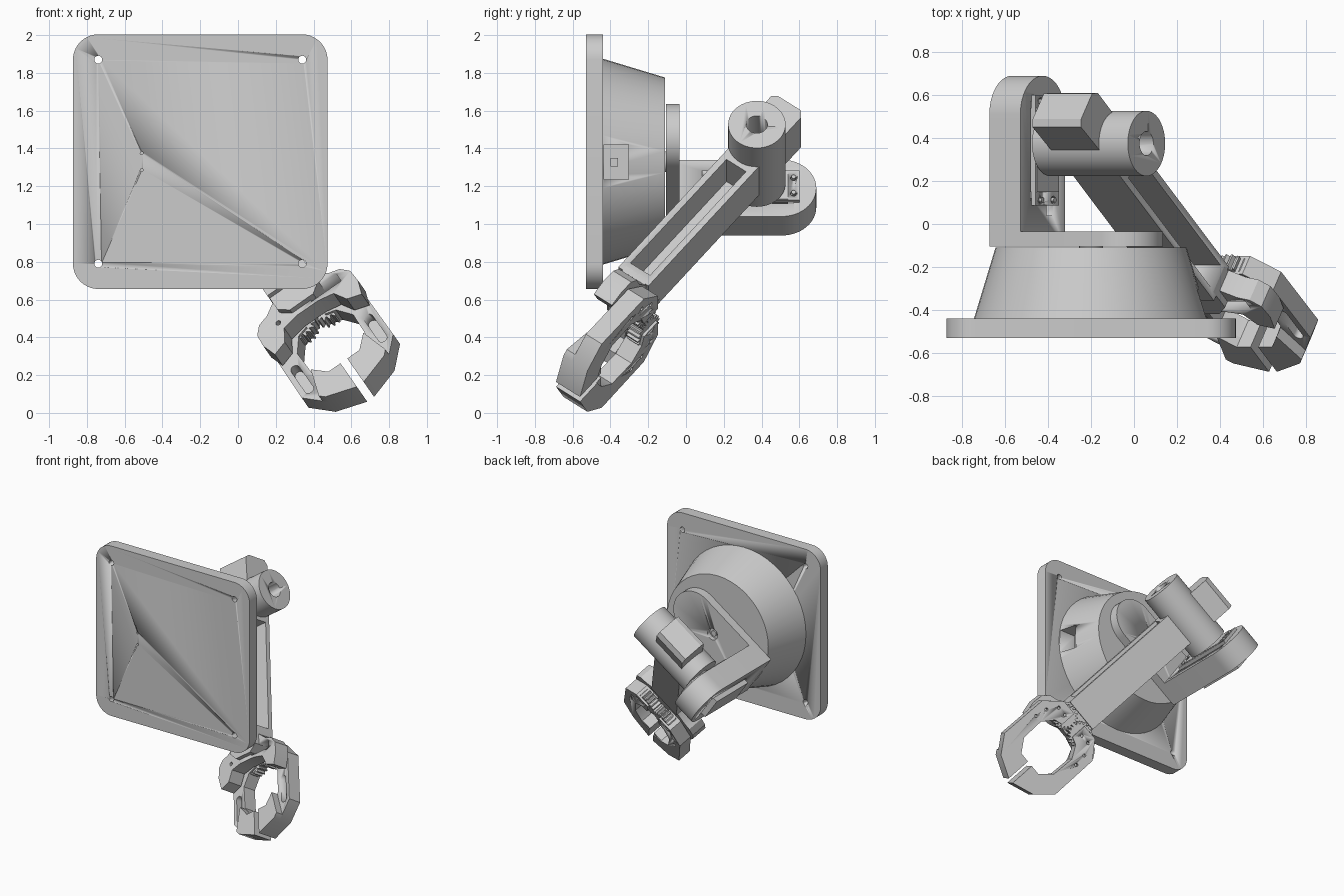
import bpy, bmesh
from math import sin, cos, pi, radians
from mathutils import Vector, Matrix

if "Cube" in bpy.data.objects:
    bpy.data.objects.remove(bpy.data.objects["Cube"])


def frame(x, y, z, o):
    m = Matrix((x, y, z)).transposed().to_4x4()
    m.translation = o
    return m


def prism(name, pts, lo, hi, m, taper=1.0):
    """Extrude a local xy outline from lo to hi along local z."""
    bm = bmesh.new()
    a = [bm.verts.new((x, y, lo)) for x, y in pts]
    b = [bm.verts.new((x * taper, y * taper, hi)) for x, y in pts]
    n = len(pts)
    bm.faces.new(a)
    bm.faces.new(b)
    for i in range(n):
        bm.faces.new((a[i], a[(i + 1) % n], b[(i + 1) % n], b[i]))
    bm.transform(m)
    bmesh.ops.recalc_face_normals(bm, faces=bm.faces)
    me = bpy.data.meshes.new(name)
    bm.to_mesh(me)
    bm.free()
    ob = bpy.data.objects.new(name, me)
    bpy.context.collection.objects.link(ob)
    bpy.ops.object.select_all(action='DESELECT')
    bpy.context.view_layer.objects.active = ob
    ob.select_set(True)
    bpy.ops.object.shade_smooth_by_angle(angle=radians(30))
    return ob


def cut(ob, cutter):
    cutter.hide_render = True
    mod = ob.modifiers.new('cut', 'BOOLEAN')
    mod.operation, mod.solver, mod.object = 'DIFFERENCE', 'EXACT', cutter
    bpy.ops.object.select_all(action='DESELECT')
    bpy.context.view_layer.objects.active = ob
    ob.select_set(True)
    bpy.ops.object.modifier_apply(modifier=mod.name)
    bpy.data.objects.remove(cutter)


def arc(cx, cy, r, a0, a1, n):
    return [(cx + r * cos(radians(a0 + (a1 - a0) * i / n)),
             cy + r * sin(radians(a0 + (a1 - a0) * i / n))) for i in range(n + 1)]


def circle(cx, cy, r, n=40):
    return arc(cx, cy, r, 0, 360, n)[:-1]


def rect(x0, x1, y0, y1):
    return [(x0, y0), (x1, y0), (x1, y1), (x0, y1)]


# Local axes: u runs along the shoulder axis, f along the forearm
A = radians(34.9)
Y = Vector((0, 1, 0))
U = Vector((cos(A), 0, sin(A)))
P = U.cross(Y)
F = -0.605 * Y - 0.796 * P
F.normalize()
G = F.cross(-U)
G = -(U.cross(F)) if G.dot(Y) < 0 and U.cross(F).dot(Y) < 0 else U.cross(F)
O = Vector((-0.425, 0, 1.19))
BASE = frame(Vector((1, 0, 0)), Vector((0, 0, 1)), -Y, Vector((-0.2, 0, 1.33)))
PLATE = frame(P, U, Y, O)
SIDE = frame(Y, P, U, O)
ARM = frame(U, F, G, O + 0.375 * Y + 0.285 * U)

# Wall plate with rounded corners and screw holes
s, r = 0.674, 0.135
k = s - r
outline = (arc(k, k, r, 0, 90, 10) + arc(-k, k, r, 90, 180, 10)
           + arc(-k, -k, r, 180, 270, 10) + arc(k, -k, r, 270, 360, 10))
plate = prism('wall_plate', outline, 0.44, 0.53, BASE)
for sx in (-1, 1):
    for sz in (-1, 1):
        cut(plate, prism('hole', circle(sx * 0.54, sz * 0.54, 0.021, 20), 0.4, 0.6, BASE))
for z in (0.045, -0.045):
    cut(plate, prism('hole', circle(-0.31, z, 0.008, 10), 0.4, 0.6, BASE))

# Conical base housing with a side pocket
cone = prism('base_cone', circle(0, 0, 0.545, 48), 0.44, 0.11, BASE, 0.445 / 0.545)
cut(cone, prism('pocket', rect(0.4, 0.7, -0.095, 0.09), 0.305, 0.435, BASE))
prism('pocket_plug', rect(0.39, 0.42, -0.025, 0.02), 0.36, 0.4, BASE)
prism('base_shaft', circle(0, 0, 0.055, 24), 0.13, 0.09, BASE)

# Rotating L-shaped bracket: bar on the base, then the side wall
w, t = 0.183, 0.176
bar = prism('bracket_bar', [(-w, -t), (w, -t)] + arc(0, 0.46, w, 0, 180, 24),
            -0.105, -0.035, PLATE)
cut(bar, prism('hole', circle(0, 0.265, 0.045, 24), -0.07, 0, PLATE))
prism('bar_screw', circle(0, 0.265, 0.022, 16), -0.09, -0.05, PLATE)
wall = prism('bracket_wall', [(-0.105, w), (-0.105, -w)] + arc(0.69 - w, 0, w, -90, 90, 24),
             -t, 0, SIDE)
cut(wall, prism('slot', rect(0.12, 0.57, -0.098, 0.098), -0.3, 0.1, SIDE))
cut(wall, prism('slot', rect(0.04, 0.085, -0.08, -0.03), -0.05, 0.1, SIDE))

# Shoulder servo in the wall
prism('servo_body', rect(0.15, 0.54, -0.09, 0.09), -0.21, 0.03, SIDE)
flange = prism('servo_flange', rect(0.085, 0.6, -0.095, 0.095), 0.002, 0.025, SIDE)
for y in (0.112, 0.57):
    for p in (-0.05, 0.05):
        cut(flange, prism('hole', circle(y, p, 0.018, 16), -0.1, 0.1, SIDE))
        prism('servo_screw', circle(y, p, 0.012, 12), -0.02, 0.035, SIDE)
prism('servo_shaft', circle(0.375, 0, 0.06, 24), 0.02, 0.06, SIDE)

# Shoulder drum
drum = prism('shoulder_drum', circle(0.375, 0, 0.152, 48), 0.045, 0.589, SIDE)
cut(drum, prism('hole', circle(0.375, 0, 0.056, 32), 0.43, 0.7, SIDE))

# Rear servo housing opposite the forearm (profile in f, g along u)
HOUS = frame(F, G, U, O + 0.375 * Y)
prism('rear_housing', [(0, -0.11), (0, 0.09), (-0.27, 0.09), (-0.305, 0.06),
                       (-0.305, -0.09), (-0.285, -0.12)], 0.15, 0.425, HOUS)

# Forearm channel, open on its outer side
fore = prism('forearm', rect(0.08, 1.08, -0.1, 0.1), 0.15, 0.415, HOUS)
cut(fore, prism('trough', rect(0.18, 1.02, -0.065, 0.065), 0.21, 0.6, HOUS))
prism('wrist_neck', [(-0.133, 1.05), (0.13, 1.05), (0.13, 1.17), (0.07, 1.22),
                     (-0.08, 1.22), (-0.133, 1.17)], -0.07, 0.08, ARM)

# Gripper bracket with two lobes
half = [(0.12, 1.08), (0.2, 1.14), (0.26, 1.16), (0.3, 1.21), (0.305, 1.29),
        (0.28, 1.38), (0.2, 1.35), (0.16, 1.27), (0.07, 1.25)]
mirror = lambda pts: [(-x, y) for x, y in reversed(pts)]
yoke = prism('gripper_yoke', half + mirror(half), -0.035, 0.085, ARM)
cut(yoke, prism('window', rect(0.04, 0.23, 1.17, 1.23), -0.1, 0.06, ARM))
cut(yoke, prism('hole', circle(-0.17, 1.22, 0.014, 16), -0.1, 0.2, ARM))

# Jaws with gear, pocket, grip pad and pivot holes, one per side
jaw_pts = [(0.06, 1.13), (0.18, 1.13), (0.29, 1.25), (0.295, 1.62), (0.19, 1.745),
           (0.022, 1.81), (0.022, 1.66), (0.1, 1.62), (0.175, 1.53), (0.18, 1.36),
           (0.12, 1.27), (0.06, 1.25)]
pad_pts = [(0.022, 1.62), (0.1, 1.62), (0.17, 1.54), (0.215, 1.715), (0.19, 1.745),
           (0.022, 1.81)]
for side, sg in (('left', -1), ('right', 1)):
    sd = lambda pts: [(sg * x, y) for x, y in pts]
    jaw = prism(side + '_jaw', sd(jaw_pts), 0.095, 0.2, ARM)
    slot = arc(0.237, 1.6, 0.025, 0, 180, 8) + arc(0.237, 1.44, 0.025, 180, 360, 8)
    cut(jaw, prism('slot', sd(slot), 0.0, 0.16, ARM))
    for x, y in ((0.1, 1.19), (0.17, 1.19), (0.22, 1.27), (0.235, 1.36)):
        cut(jaw, prism('hole', circle(sg * x, y, 0.012, 12), 0.15, 0.3, ARM))
    prism(side + '_grip_pad', sd(pad_pts), 0.04, 0.195, ARM)
    teeth = []
    for i in range(18):
        for da, rad in ((0, 0.075), (5, 0.075), (8, 0.095), (13, 0.095)):
            a = radians(i * 20 + da + (10 if sg > 0 else 0))
            teeth.append((sg * 0.085 + rad * cos(a), 1.19 + rad * sin(a)))
    prism(side + '_gear', teeth, 0.11, 0.185, ARM)
    prism(side + '_pivot', circle(sg * 0.2, 1.25, 0.03, 16), 0.05, 0.12, ARM)
